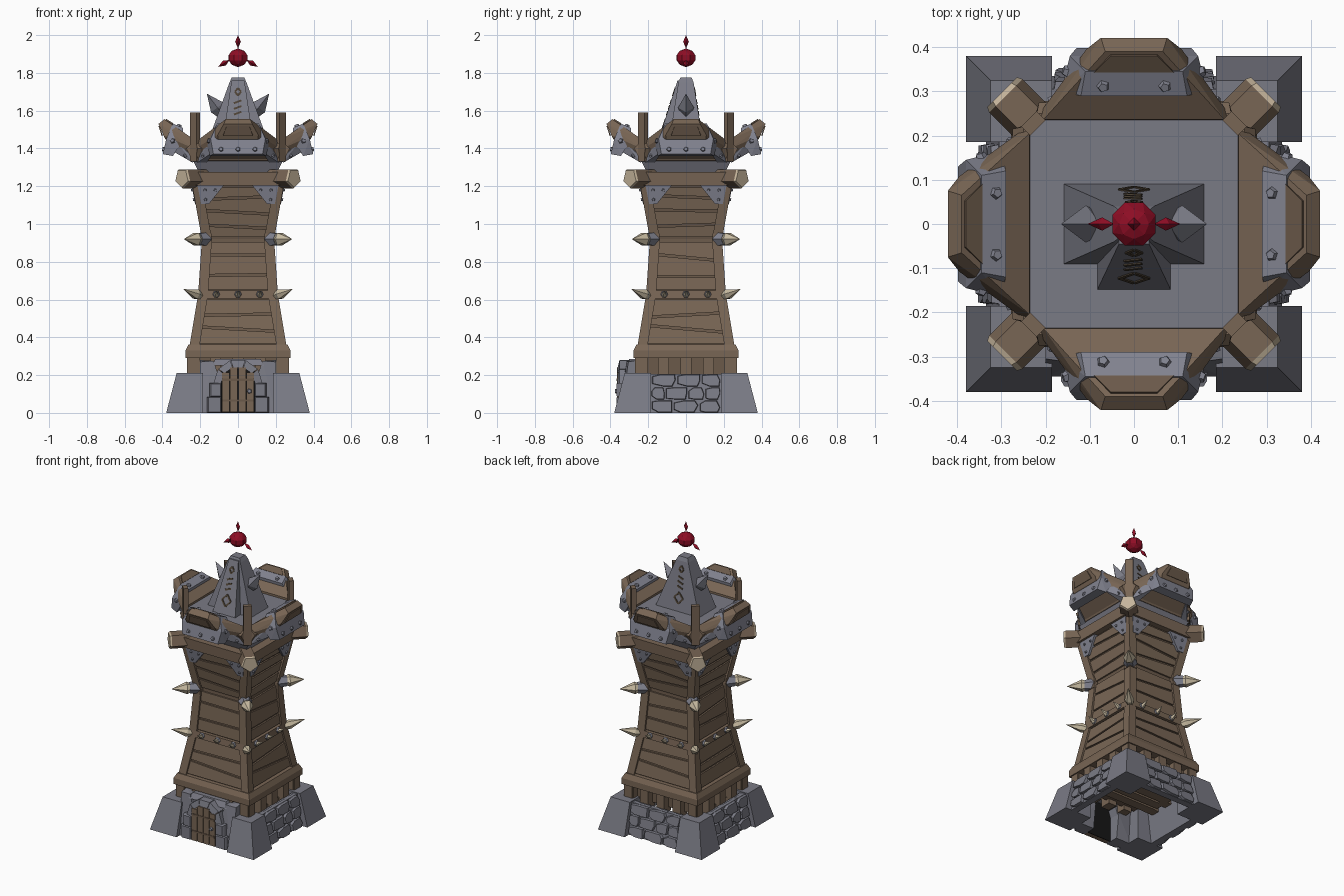
import bpy, bmesh, math, random
from mathutils import Vector, Matrix

if "Cube" in bpy.data.objects:
    bpy.data.objects.remove(bpy.data.objects["Cube"])

random.seed(4)
COL = {"wood": (.19, .132, .09), "dark wood": (.145, .10, .068), "stone": (.195, .197, .235),
       "iron": (.22, .225, .275), "bone": (.58, .50, .36), "cut wood": (.56, .46, .33),
       "red crystal": (.27, .004, .018), "void": (.008, .008, .008), "carving": (.075, .055, .035)}
MATS = {}
for n, c in COL.items():
    MATS[n] = bpy.data.materials.new(n)
    MATS[n].diffuse_color = (*c, 1)
parts = {}
ALL = (0, 1, 2, 3)


def add(name, mat, pts, reps=(0,)):
    """Convex solid from points (u across, out from axis, z), repeated in quarter turns."""
    for k in reps:
        bm = bmesh.new()
        R = Matrix.Rotation(k * math.pi / 2, 3, 'Z')
        for u, o, z in pts:
            bm.verts.new(R @ Vector((u, -o, z)))
        r = bmesh.ops.convex_hull(bm, input=bm.verts[:])
        junk = {v for v in r["geom_interior"] + r["geom_unused"] if isinstance(v, bmesh.types.BMVert) and not v.link_faces}
        bmesh.ops.delete(bm, geom=list(junk), context='VERTS')
        bmesh.ops.dissolve_limit(bm, angle_limit=.02, verts=bm.verts[:], edges=bm.edges[:])
        bmesh.ops.recalc_face_normals(bm, faces=bm.faces[:])
        me = bpy.data.meshes.new("tmp")
        bm.to_mesh(me)
        bm.free()
        parts.setdefault((name, mat), bmesh.new()).from_mesh(me)
        bpy.data.meshes.remove(me)


def box(u0, u1, o0, o1, z0, z1):
    return [(u, o, z) for u in (u0, u1) for o in (o0, o1) for z in (z0, z1)]


def sym(*p):
    """Points (u, out, z) mirrored across the middle of a side."""
    return [(s * u, o, z) for u, o, z in p for s in (-1, 1)]


def square(r, z):
    return [(a, b, z) for a in (-r, r) for b in (-r, r)]


def ring(c, d, r, n, turn=0.0):
    q = Vector(d).to_track_quat('Z', 'Y')
    return [tuple(Vector(c) + q @ Vector((r * math.cos(turn + i * math.tau / n),
            r * math.sin(turn + i * math.tau / n), 0))) for i in range(n)]


def spike(name, mat, a, b, r, n=6, mid=.0, reps=(0,), base=.7):
    """Pointed spike from a to b, widest at the fraction mid."""
    a, b = Vector(a), Vector(b)
    pts = ring(a.lerp(b, mid), b - a, r, n) + [tuple(b)]
    if mid:
        pts += ring(a, b - a, r * base, n) if base else [tuple(a)]
    add(name, mat, pts, reps)


def rivet(c, d, reps=ALL, r=.015):
    c, d = Vector(c), Vector(d).normalized()
    add("rivets", "iron", ring(c, d, r, 5) + ring(c + d * .011, d, r * .7, 5), reps)


# stone footing: corner blocks with sloped outer sides
add("corner_footings", "stone", [(u, o, 0) for u in (.185, .38) for o in (.185, .38)]
    + [(u, o, .21) for u in (.185, .325) for o in (.185, .325)], ALL)

# rubble walls on right, back and left
add("rubble_backing", "stone", sym((.19, .29, 0), (.19, .335, 0), (.19, .265, .2), (.19, .305, .205)), (1, 2, 3))
for k in (1, 2, 3):
    for row, cuts in enumerate(([-.185, -.07, .07, .185], [-.185, -.11, .01, .1, .185], [-.185, -.05, .08, .185])):
        for a, b in zip(cuts, cuts[1:]):
            z0, z1 = row * .069, row * .069 + .068
            c, h = (a + b) / 2, (b - a) / 2
            pts = []
            for i in range(7):
                t = i * math.tau / 7 + random.uniform(-.2, .2)
                u = c + max(-h + .001, min(h - .001, 1.35 * h * math.cos(t)))
                z = (z0 + z1) / 2 + max(-.034, min(.034, .05 * math.sin(t)))
                o = .335 - .15 * z
                pts += [(u, o - .02, z), (c + (u - c) * .88, o + .018, z0 + .034 + (z - z0 - .034) * .86)]
            add("rubble_stones", "stone", pts, (k,))

# front doorway: side walls, voussoirs and plank door
for s in (-1, 1):
    add("doorway_wall", "stone", [(s * u, o, z) for u, o, z in
        ((.09, .27, 0), (.2, .27, 0), (.09, .345, 0), (.2, .345, 0), (.13, .25, .275), (.2, .25, .28),
         (.13, .315, .275), (.2, .305, .27), (.09, .33, .16), (.09, .25, .16))])
    for z0, z1, w in ((0, .085, .165), (.085, .158, .15)):
        add("doorway_stones", "stone", [(s * u, o, z) for u, o, z in box(.088, w, .28, .355, z0, z1)
            + box(.093, w - .008, .28, .368, z0 + .004, z1 - .004)])
for i in range(5):
    a0, a1 = (i + .02) * math.pi / 5, (i + .98) * math.pi / 5
    add("doorway_stones", "stone", [(r * math.cos(a), o, .155 + r * math.sin(a))
        for a in (a0, a1) for r, o in ((.09, .26), (.13, .26), (.09, .362), (.13, .352))])
add("lintel", "stone", sym((.14, .25, .25), (.14, .32, .25), (.12, .25, .285), (.12, .3, .285)))
add("door_void", "void", box(-.09, .09, .325, .33, 0, .235))
for i, h in enumerate((.215, .24, .24, .215)):
    u = -.088 + i * .044
    add("door_planks", "wood", box(u + .002, u + .042, .33, .366, .004, h))
for z in (.06, .17):
    add("door_bands", "dark wood", box(-.084, .084, .34, .369, z, z + .012))
rivet((.06, .366, .115), (0, 1, 0), (0,), .014)

# stub posts and floor boards under the skirt
for u in (-.235, -.118, 0, .118, .235):
    add("stub_posts", "wood", box(u - .029, u + .029, .2, .27, .17, .3), ALL)
add("base_core", "dark wood", square(.225, .2) + square(.225, .3))
for i in range(4):
    add("floor_boards", "wood", box(-.24, .24, -.14 + i * .075, -.08 + i * .075, .17, .2))
add("skirt", "wood", square(.278, .29) + square(.278, .33) + square(.262, .362))

# tapered tower body
P = [(.30, .245), (.63, .19), (.92, .170), (1.24, .228)]


def rad(z):
    for (a, ra), (b, rb) in zip(P, P[1:]):
        if z <= b:
            return ra + (rb - ra) * (z - a) / (b - a)
    return P[-1][1]


for (z0, r0), (z1, r1) in zip(P, P[1:]):
    add("tower_core", "dark wood", square(r0, z0) + square(r1, z1))
    add("corner_posts", "wood", [(r + a, r + b, z) for z, r in ((z0, r0), (z1, r1))
        for a in (-.032, .021) for b in (-.032, .021)], ALL)

# slanted wall planks
for lo, hi, n in ((.362, .605, 3), (.648, .91, 3), (.925, 1.2, 4)):
    for k in ALL:
        left = [lo + (hi - lo) * i / n + (random.uniform(-.02, .02) if 0 < i < n else 0) for i in range(n + 1)]
        right = [lo + (hi - lo) * i / n + (random.uniform(-.02, .02) if 0 < i < n else 0) for i in range(n + 1)]
        for i in range(n):
            pts = []
            for s, e in ((-1, left), (1, right)):
                for z in (e[i] + .006, e[i + 1] - .006):
                    pts += [(s * (rad(z) - .025), rad(z) + t, z) for t in (-.01, .01)]
            add("wall_planks", "wood", pts, (k,))

# spiked belt
add("spike_belt", "wood", square(.216, .605) + square(.21, .647))
for u in (-.115, 0, .115):
    add("belt_studs", "iron", ring((u, .205, .628), (0, 1, 0), .022, 6) + ring((u, .222, .628), (0, 1, 0), .017, 6), ALL)
    spike("belt_spikes", "bone", (u, .215, .626), (u, .265, .648), .017, 5, reps=ALL)
spike("belt_corner_spikes", "bone", (.2, .2, .62), (.29, .29, .655), .029, 6, .25, ALL)

# large corner spikes in iron collars
add("corner_clamps", "wood", [(a, b, z) for z in (.885, .95) for a in (.14, .197) for b in (.14, .197)], ALL)
add("spike_collars", "iron", ring((.17, .17, .92), (1, 1, 0), .042, 6) + ring((.21, .21, .92), (1, 1, 0), .034, 6), ALL)
spike("large_spikes", "bone", (.2, .2, .92), (.287, .287, .92), .038, 6, .25, ALL)

# iron gussets under the top beams
for s in (-1, 1):
    add("gussets", "iron", [(s * u, rad(z) + t, z) for u, z in ((.215, 1.205), (.075, 1.205), (.155, 1.105), (.195, 1.105))
        for t in (0, .024)], ALL)
    for u, z in ((.12, 1.18), (.175, 1.18), (.172, 1.13)):
        rivet((s * u, rad(z) + .02, z), (0, 1, -.2), r=.01)

# top beams and diagonal logs with pale cut ends
add("top_beams", "wood", sym((.26, .2, 1.205), (.25, .26, 1.205), (.26, .2, 1.275), (.25, .265, 1.275)), ALL)
d = (1, 1, 0)
add("diagonal_logs", "wood", ring((.1, .1, 1.243), d, .056, 5, -math.pi / 2) + ring((.29, .29, 1.243), d, .056, 5, -math.pi / 2), ALL)
add("log_ends", "cut wood", ring((.29, .29, 1.243), d, .056, 5, -math.pi / 2) + ring((.298, .298, 1.243), d, .05, 5, -math.pi / 2), ALL)

# platform: stone dish, wooden rim, stone deck
add("platform_dish", "stone", square(.2, 1.26) + square(.2, 1.29) + square(.237, 1.335))
add("platform_rim", "wood", sym((.225, .2, 1.33), (.225, .24, 1.335), (.232, .2, 1.42), (.215, .275, 1.40), (.22, .25, 1.425)), ALL)
add("deck", "stone", square(.237, 1.39) + square(.237, 1.437))
add("rim_posts", "wood", [(a, b, z) for z in (1.33, 1.59) for a, b in ((.2, .235), (.235, .2), (.22, .255), (.255, .22))], ALL)

# four flared battlements gripped by iron collars
add("battlements", "wood", sym((.205, .232, 1.335), (.225, .235, 1.40), (.205, .236, 1.45), (.105, .385, 1.45), (.108, .395, 1.47),
    (.075, .421, 1.53), (.065, .39, 1.555)), ALL)
add("battlement_end_panels", "dark wood", sym((.08, .398, 1.468), (.08, .404, 1.465), (.06, .415, 1.52), (.06, .421, 1.518)), ALL)
add("battlement_top_panels", "dark wood", sym((.09, .345, 1.52), (.09, .343, 1.533), (.052, .384, 1.55), (.052, .38, 1.557)), ALL)
add("battlement_collars", "iron", sym((.12, .29, 1.508), (.11, .345, 1.532), (.165, .30, 1.43), (.145, .38, 1.45),
    (.15, .345, 1.36), (.13, .398, 1.37)), ALL)
for u in (-.07, .07):
    rivet((u, .312, 1.517), (0, -.4, 1))
for u in (-.09, 0, .09):
    rivet((u, .39, 1.395), (0, 1, .2))
for s in (-1, 1):
    rivet((s * .15, .345, 1.44), (s, .3, .2))
    # straps running from the collar back to the platform corner
    add("corner_straps", "iron", [(s * u, o, z) for u, o, z in
        ((.165, .24, 1.325), (.215, .24, 1.325), (.215, .225, 1.345), (.125, .345, 1.385), (.155, .32, 1.43),
         (.15, .31, 1.44), (.205, .25, 1.365))], ALL)
    rivet((s * .185, .277, 1.362), (s * .4, 1, -.5), r=.011)

# obelisk with a front buttress, side horns and carved marks
add("obelisk", "stone", sym((.165, .093, 1.42), (.165, -.093, 1.42), (.045, .04, 1.75), (.045, -.04, 1.75),
    (.033, .03, 1.775), (.033, -.03, 1.775)))
add("obelisk_buttress", "stone", sym((.085, .153, 1.42), (.085, 0, 1.42), (.034, .045, 1.76), (.034, 0, 1.76)))
for s in (-1, 1):
    spike("obelisk_horns", "stone", (s * .085, 0, 1.585), (s * .165, 0, 1.69), .042, 4, .3)


def mark(u0, z0, u1, z1, back):
    f = (lambda z: -(.093 - .053 * (z - 1.42) / .33)) if back else (lambda z: .153 - .108 * (z - 1.42) / .34)
    n = Vector((z1 - z0, u0 - u1)).normalized() * .005
    e = -.003 if back else .003
    add("carved_marks", "carving", [(u + s * n.x, f(z + s * n.y) + t, z + s * n.y)
        for u, z in ((u0, z0), (u1, z1)) for s in (-1, 1) for t in (-e, e)])


for back in (0, 1):
    for c, h, w in ((1.52, .035, .032), (1.7, .02, .016)):
        for s in (-1, 1):
            for v in (-1, 1):
                mark(0, c + v * h, s * w, c, back)
    for z in (1.58, 1.61, 1.64):
        mark(-.022, z, .018, z + .014, back)

# floating crystal orb and its shards
orb = [(0, 0, 1.93), (0, 0, 1.83)]
for z, r, t in ((.036, .034, 0), (.0135, .053, .39), (-.0135, .053, .39), (-.036, .034, 0)):
    orb += ring((0, 0, 1.88 + z), (0, 0, 1), r, 8, t)
add("crystal_orb", "red crystal", orb)
spike("crystal_shards", "red crystal", (0, 0, 1.93), (0, 0, 2.0), .015, 4, .5, base=0)
for s in (-1, 1):
    spike("crystal_shards", "red crystal", (s * .045, 0, 1.868), (s * .105, 0, 1.832), .015, 4, .45, base=0)

# turn the collected solids into objects
for (name, mat), bm in parts.items():
    me = bpy.data.meshes.new(name)
    bm.to_mesh(me)
    bm.free()
    me.materials.append(MATS[mat])
    bpy.context.scene.collection.objects.link(bpy.data.objects.new(name, me))

for m in bpy.data.materials:
    if m.users and not m.is_grease_pencil:
        m.use_nodes = True
        m.node_tree.nodes["Principled BSDF"].inputs["Base Color"].default_value = m.diffuse_color
